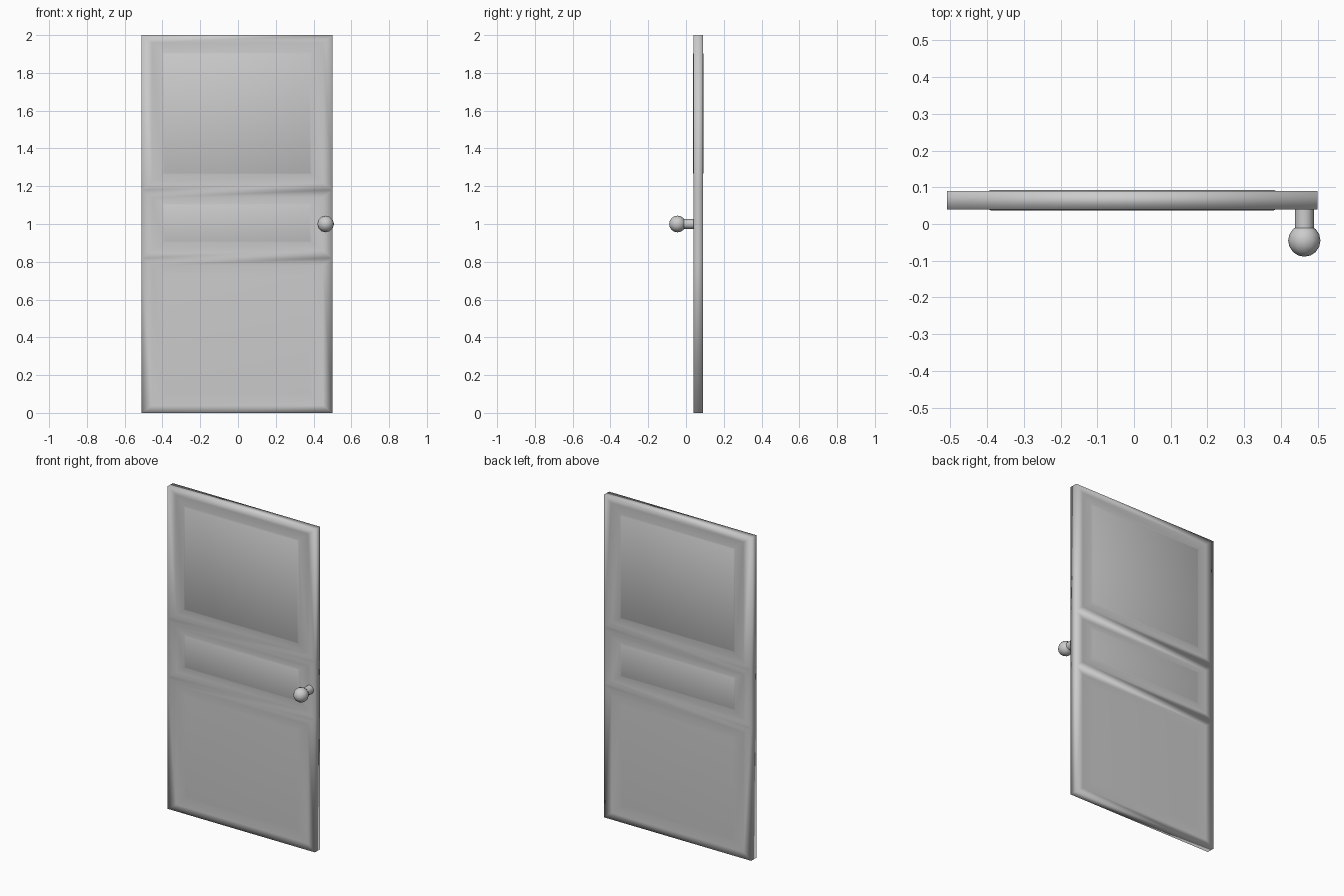
import bpy, bmesh, math

if "Cube" in bpy.data.objects:
    bpy.data.objects.remove(bpy.data.objects["Cube"])

Y_MID, HALF = 0.065, 0.025
X0, X1 = -0.51, 0.50


def rect(bm, side, x0, x1, z0, z1, d):
    # rectangular loop on one face of the door, d = height above the face
    y = Y_MID + side * (HALF + d)
    return [bm.verts.new((x, y, z)) for x, z in ((x0, z0), (x1, z0), (x1, z1), (x0, z1))]


def panel_section(bm, side, z0, z1, inner, ground, height):
    # nested loops: section edge, moulding, panel foot, panel face
    a, b = inner
    loops = [rect(bm, side, X0, X1, z0, z1, 0),
             rect(bm, side, X0 + 0.055, X1 - 0.05, z0 + 0.04, z1 - 0.04, ground),
             rect(bm, side, -0.40, 0.39, a - 0.008, b + 0.008, ground),
             rect(bm, side, -0.39, 0.38, a, b, height)]
    for p, q in zip(loops, loops[1:]):
        for i in range(4):
            j = (i + 1) % 4
            bm.faces.new((p[i], p[j], q[j], q[i]))
    bm.faces.new(loops[-1])
    return loops[0]


# door leaf with three panels on both faces
sections = [(0.0, 0.82, (0.10, 0.73), -0.003, -0.0025),
            (0.82, 1.18, (0.91, 1.10), -0.004, -0.0005),
            (1.18, 2.0, (1.27, 1.90), -0.002, 0.003)]
bm = bmesh.new()
for k, s in enumerate(sections):
    f, b = (panel_section(bm, side, *s) for side in (-1, 1))
    edges = [(1, 2), (3, 0)]
    if k == 0:
        edges.append((0, 1))
    if k == len(sections) - 1:
        edges.append((2, 3))
    for i, j in edges:
        bm.faces.new((f[i], f[j], b[j], b[i]))
bmesh.ops.remove_doubles(bm, verts=bm.verts, dist=1e-5)
bmesh.ops.recalc_face_normals(bm, faces=bm.faces)
for face in bm.faces:
    face.smooth = True
mesh = bpy.data.meshes.new("door_leaf")
bm.to_mesh(mesh)
bm.free()
bpy.context.collection.objects.link(bpy.data.objects.new("door_leaf", mesh))

# knob stem
bpy.ops.mesh.primitive_cylinder_add(vertices=12, radius=0.026, depth=0.07,
                                    location=(0.464, 0.012, 1.0),
                                    rotation=(math.pi / 2, 0, 0))
bpy.context.object.name = "knob_stem"
bpy.ops.object.shade_smooth_by_angle(angle=math.radians(40))

# knob ball
bpy.ops.mesh.primitive_uv_sphere_add(segments=12, ring_count=8, radius=0.044,
                                     location=(0.464, -0.045, 1.0),
                                     rotation=(math.pi / 2, 0, 0))
bpy.context.object.name = "knob_ball"
bpy.ops.object.shade_smooth()
